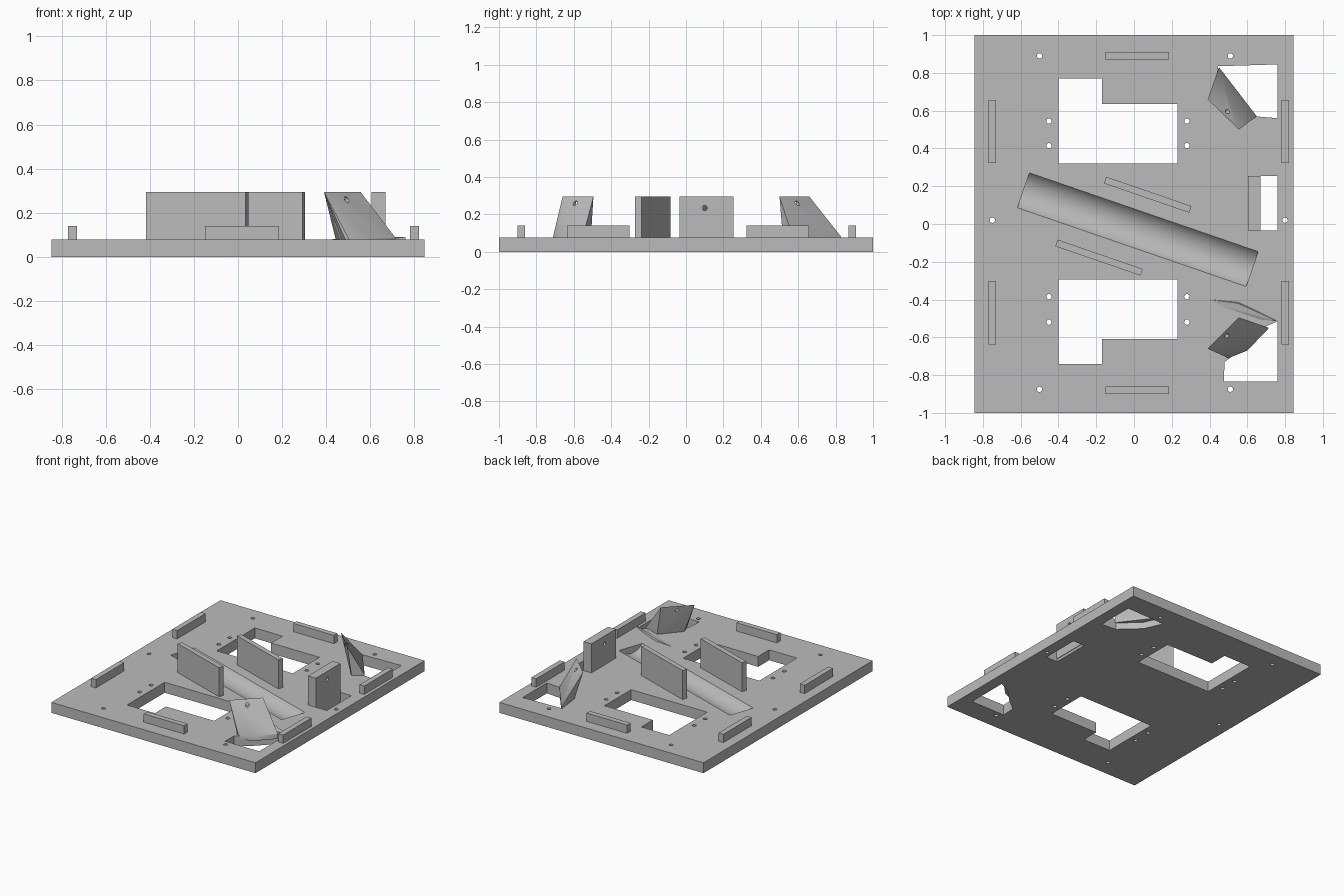
import bpy, bmesh, math
from mathutils import Matrix, Vector

if "Cube" in bpy.data.objects:
    bpy.data.objects.remove(bpy.data.objects["Cube"], do_unlink=True)

grey = bpy.data.materials.new("plain grey")
grey.use_nodes = True
grey.diffuse_color = (0.5, 0.5, 0.5, 1)
grey.node_tree.nodes["Principled BSDF"].inputs["Base Color"].default_value = (0.5, 0.5, 0.5, 1)

THICK = 0.078
TALL = 0.295
TILT = math.radians(-19)


def finish(name, bm):
    bmesh.ops.recalc_face_normals(bm, faces=bm.faces)
    mesh = bpy.data.meshes.new(name)
    bm.to_mesh(mesh)
    bm.free()
    mesh.materials.append(grey)
    obj = bpy.data.objects.new(name, mesh)
    bpy.context.collection.objects.link(obj)
    return obj


def box(name, centre, size, turn=0):
    bm = bmesh.new()
    m = Matrix.Translation(centre) @ Matrix.Rotation(turn, 4, "Z") @ Matrix.Diagonal((*size, 1))
    bmesh.ops.create_cube(bm, size=1, matrix=m)
    return finish(name, bm)


def prism(name, outline, z0, z1):
    bm = bmesh.new()
    face = bm.faces.new([bm.verts.new((x, y, z0)) for x, y in outline])
    new = bmesh.ops.extrude_face_region(bm, geom=[face])["geom"]
    moved = [v for v in new if isinstance(v, bmesh.types.BMVert)]
    bmesh.ops.translate(bm, verts=moved, vec=(0, 0, z1 - z0))
    return finish(name, bm)


def rod(name, centre, axis, radius, length, sides=16):
    bm = bmesh.new()
    m = Matrix.Translation(centre) @ Vector(axis).to_track_quat("Z", "Y").to_matrix().to_4x4()
    bmesh.ops.create_cone(bm, cap_ends=True, segments=sides, radius1=radius,
                          radius2=radius, depth=length, matrix=m)
    return finish(name, bm)


def hull(name, points):
    bm = bmesh.new()
    for p in points:
        bm.verts.new(p)
    bmesh.ops.convex_hull(bm, input=bm.verts)
    bmesh.ops.dissolve_limit(bm, angle_limit=0.02, verts=bm.verts, edges=bm.edges)
    return finish(name, bm)


def cut(obj, cutters):
    bpy.context.view_layer.objects.active = obj
    for c in cutters:
        mod = obj.modifiers.new("cut", "BOOLEAN")
        mod.operation = "DIFFERENCE"
        mod.solver = "EXACT"
        mod.object = c
        bpy.ops.object.modifier_apply(modifier=mod.name)
        bpy.data.objects.remove(c, do_unlink=True)


def smooth(obj):
    bpy.ops.object.select_all(action="DESELECT")
    obj.select_set(True)
    bpy.context.view_layer.objects.active = obj
    bpy.ops.object.shade_smooth_by_angle(angle=math.radians(30))


# Base plate with stepped windows, corner openings and side slot
plate = box("base_plate", (0, 0, THICK / 2), (1.69, 2, THICK))
openings = [
    [(-.4, .32), (.23, .32), (.23, .635), (-.17, .635), (-.17, .77), (-.4, .77)],
    [(-.4, -.295), (.23, -.295), (.23, -.61), (-.17, -.61), (-.17, -.74), (-.4, -.74)],
    [(.44, .835), (.76, .845), (.76, .56), (.64, .57), (.5, .7)],
    [(.475, -.835), (.76, -.835), (.76, -.515), (.68, -.55), (.56, -.67), (.48, -.73)],
    [(.665, -.035), (.76, -.035), (.76, .255), (.665, .255)],
]
cutters = [prism("opening_cutter", o, -.1, .2) for o in openings]

# Screw holes
holes = [(-.75, .02), (.8, .02)]
holes += [(x, y) for x in (-.5, .51) for y in (.89, -.875)]
holes += [(x, y) for x in (-.45, .28) for y in (.545, .415, -.385, -.52)]
cutters += [rod("hole_cutter", (x, y, 0), (0, 0, 1), .014, 1) for x, y in holes]

# Shallow round channel running diagonally across the plate
RADIUS = 0.121
along = (math.cos(TILT), math.sin(TILT), 0)
cutters.append(rod("channel_cutter", (.02, -.03, THICK + RADIUS - .05), along, RADIUS, 1.28, 64))
cut(plate, cutters)
smooth(plate)

# Tall walls either side of the channel
for side, x, y in (("back", .0725, .155), ("front", -.185, -.178)):
    box(side + "_channel_wall", (x, y, (TALL + .06) / 2), (.477, .037, TALL - .06), TILT)

# Low locating bars around the rim
BAR = 0.14
for side, y in (("front", -.88), ("back", .89)):
    box(side + "_bar", (.0175, y, (BAR + .06) / 2), (.335, .04, BAR - .06))
for side, x in (("right", -.75), ("left", .8)):
    for end, y in (("front", -.47), ("back", .49)):
        box(f"{side}_{end}_bar", (x, y, (BAR + .06) / 2), (.04, .335, BAR - .06))

# Upright block beside the side slot
block = box("side_block", (.637, .11, TALL / 2 + .01), (.065, .29, TALL - .02))
cut(block, [rod("block_hole", (.637, .1, .235), (1, 0, 0), .014, .3)])
smooth(block)

# Leaning corner brackets with a hole through each
front = hull("front_bracket", [
    (.39, -.66, TALL), (.555, -.495, TALL),
    (.715, -.55, .085), (.6, -.67, .085), (.5, -.71, .085),
    (.715, -.55, .05), (.6, -.67, .05), (.5, -.71, .05),
    (.48, -.65, .05), (.6, -.51, .05)])
back = hull("back_bracket", [
    (.39, .66, TALL), (.555, .5, TALL),
    (.45, .83, .08), (.65, .57, .08), (.45, .83, .05), (.65, .57, .05),
    (.47, .66, .05), (.58, .52, .05)])
for bracket, side in ((front, -1), (back, 1)):
    cut(bracket, [rod("bracket_hole", (.5, side * .6, .26), (1, side, 0), .013, .5)])
    smooth(bracket)

# Slight raised ridge between channel and front bracket
hull("front_ridge", [(.28, -.385, .07), (.55, -.42, .088), (.76, -.515, .09),
                     (.6, -.5, .07), (.76, -.515, .05), (.55, -.41, .07)])
